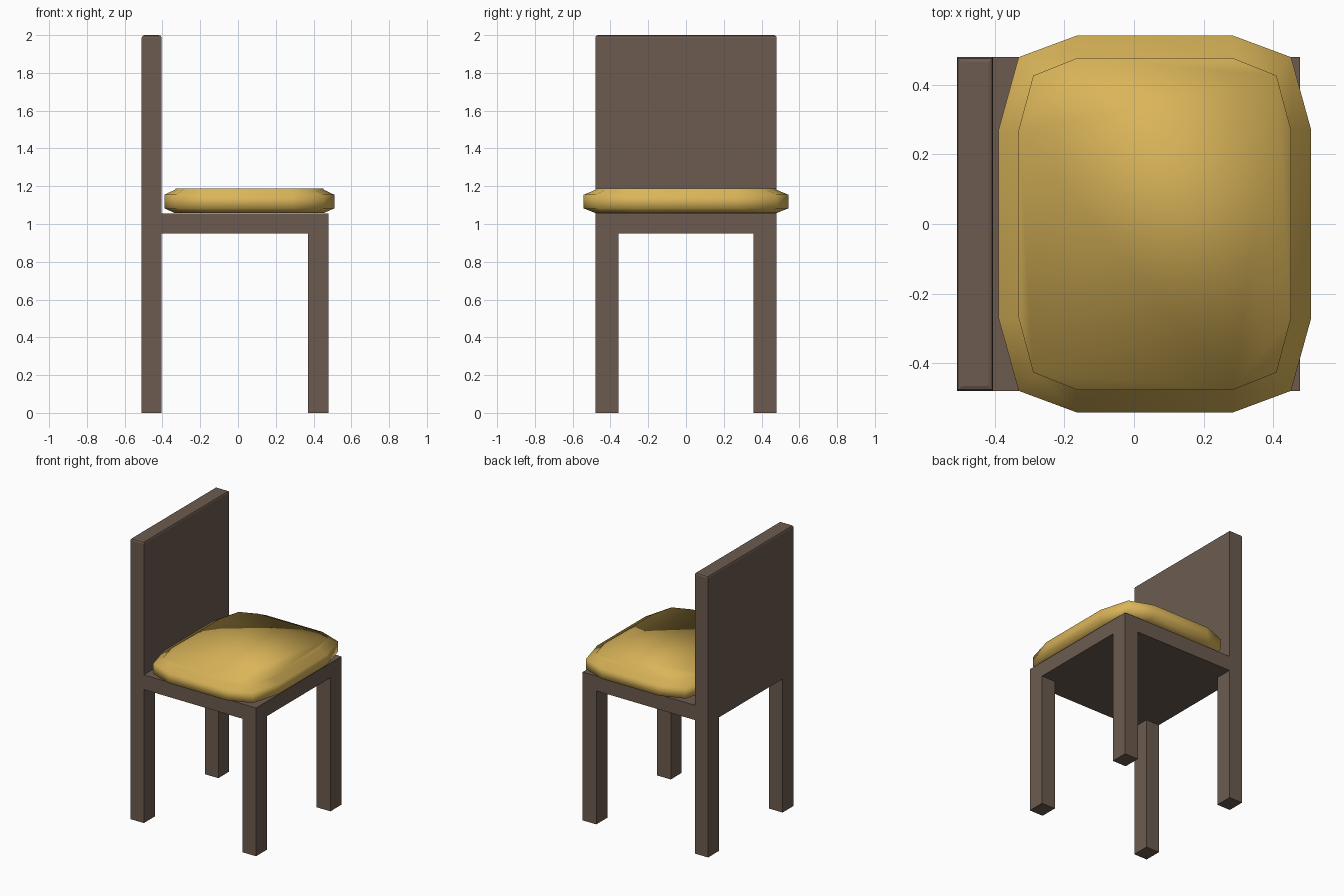
import bpy, bmesh

if "Cube" in bpy.data.objects:
    bpy.data.objects.remove(bpy.data.objects["Cube"])


def material(name, rgb):
    m = bpy.data.materials.new(name)
    m.diffuse_color = (*rgb, 1)
    m.use_nodes = True
    m.node_tree.nodes["Principled BSDF"].inputs["Base Color"].default_value = m.diffuse_color
    return m


def make_object(name, bm, mat):
    bmesh.ops.recalc_face_normals(bm, faces=bm.faces)
    me = bpy.data.meshes.new(name)
    bm.to_mesh(me)
    bm.free()
    me.materials.append(mat)
    ob = bpy.data.objects.new(name, me)
    bpy.context.collection.objects.link(ob)
    return ob


wood = material("dark brown wood", (0.150, 0.105, 0.078))
fabric = material("mustard fabric", (0.700, 0.460, 0.100))

# Chair frame: one clean shell around the filled cells of a 3 x 3 x 3 layout
xs = [-0.51, -0.405, 0.37, 0.478]
ys = [-0.48, -0.357, 0.357, 0.48]
zs = [0, 0.95, 1.055, 2.0]


def filled(i, j, k):
    if not all(0 <= n < 3 for n in (i, j, k)):
        return False
    leg, seat, backrest = i != 1 and j != 1, True, i == 0
    return (leg, seat, backrest)[k]


bm = bmesh.new()
cells = [(i, j, k) for i in range(3) for j in range(3) for k in range(3) if filled(i, j, k)]
for c in cells:
    for axis in range(3):
        for side in (0, 1):
            n = list(c)
            n[axis] += 2 * side - 1
            if filled(*n):
                continue
            u, v = [a for a in range(3) if a != axis]
            corners = []
            for du, dv in ((0, 0), (1, 0), (1, 1), (0, 1)):
                p = list(c)
                p[axis] += side
                p[u] += du
                p[v] += dv
                corners.append(bm.verts.new((xs[p[0]], ys[p[1]], zs[p[2]])))
            bm.faces.new(corners)
bmesh.ops.remove_doubles(bm, verts=bm.verts, dist=0.0001)
bmesh.ops.recalc_face_normals(bm, faces=bm.faces)
bmesh.ops.dissolve_limit(bm, angle_limit=0.01, verts=bm.verts, edges=bm.edges)

# Softened rim on top of the backrest
rim = [e for e in bm.edges if all(v.co.z > 1.99 for v in e.verts)]
bmesh.ops.bevel(bm, geom=rim, offset=0.014, segments=2, profile=0.5, affect='EDGES')
make_object("chair_frame", bm, wood)


# Cushion: twelve-sided rings, mirrored from one quarter outline
def outline(quarter):
    a, b, c = quarter
    loop = []
    for sx, sy, pts in ((1, 1, (a, b, c)), (1, -1, (c, b, a)),
                        (-1, -1, (a, b, c)), (-1, 1, (c, b, a))):
        loop += [(0.06 + sx * x, sy * y) for x, y in pts]
    return loop


outer = outline([(0.225, 0.542), (0.392, 0.48), (0.45, 0.27)])
inner = outline([(0.225, 0.477), (0.35, 0.427), (0.392, 0.27)])
bm = bmesh.new()
rings = [[bm.verts.new((x, y, z)) for x, y in pts]
         for pts, z in ((inner, 1.057), (outer, 1.083), (outer, 1.155), (inner, 1.182))]
for lo, hi in zip(rings, rings[1:]):
    for i in range(12):
        j = (i + 1) % 12
        bm.faces.new((lo[i], lo[j], hi[j], hi[i]))
bm.faces.new(rings[0][::-1])
top = bm.faces.new(rings[-1])

# Slight crown on the cushion top
bmesh.ops.inset_region(bm, faces=[top], thickness=0.09)
for v in top.verts:
    v.co.z = 1.187
for f in bm.faces:
    f.smooth = True
# Seams at the four cushion corners
for i in (1, 4, 7, 10):
    bm.edges.get((rings[1][i], rings[2][i])).smooth = False
make_object("seat_cushion", bm, fabric)
